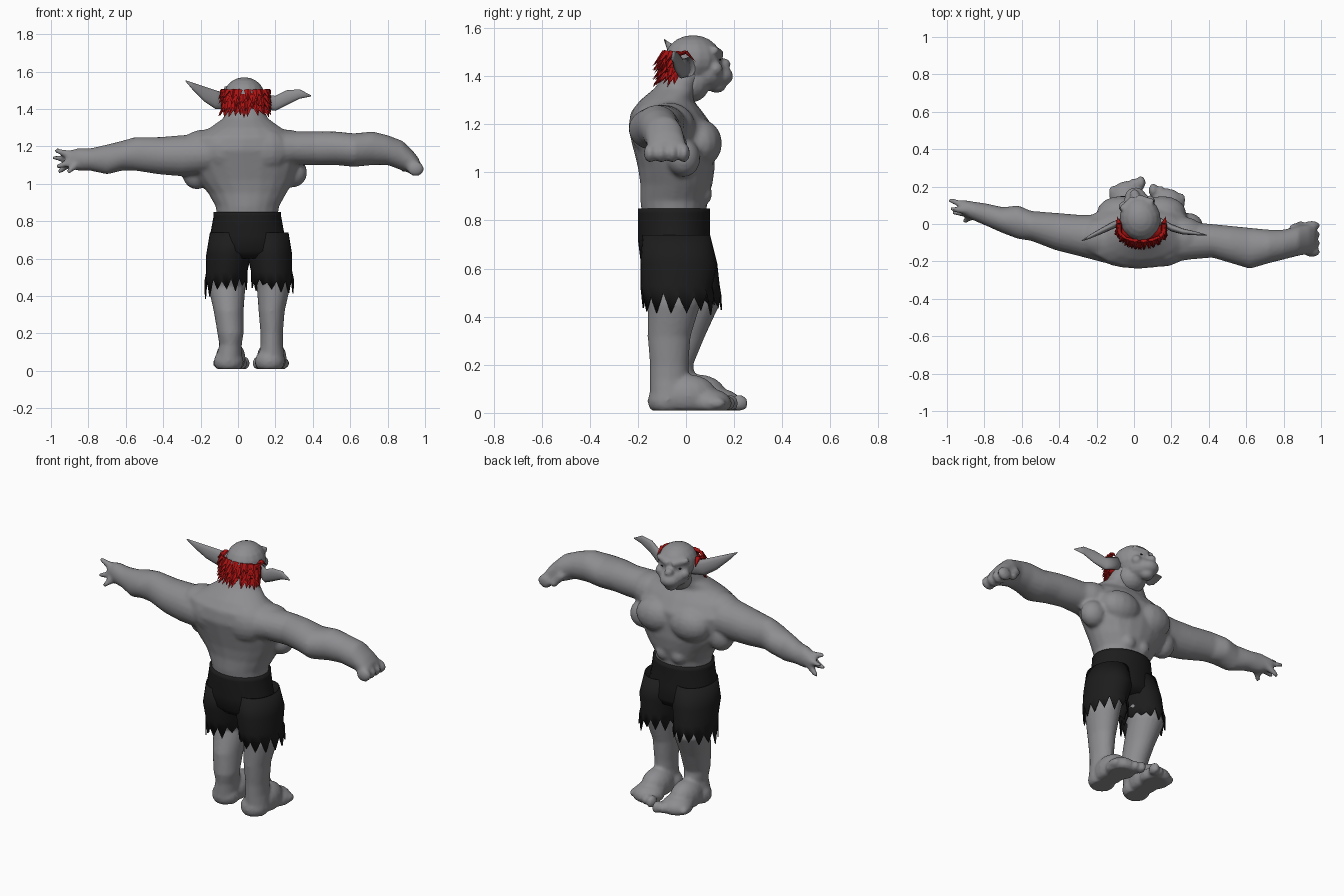
import bpy, bmesh, math, random
from mathutils import Vector, Matrix

random.seed(4)
CM = 0.01  # all part sizes below are in hundredths of a unit

cube = bpy.data.objects.get("Cube")
if cube:
    bpy.data.objects.remove(cube)


def material(name, color):
    mat = bpy.data.materials.new(name)
    mat.use_nodes = True
    mat.diffuse_color = (*color, 1)
    mat.node_tree.nodes["Principled BSDF"].inputs["Base Color"].default_value = (*color, 1)
    return mat


skin = material("grey skin", (.27, .27, .285))
cloth = material("black cloth", (.012, .012, .012))
red = material("red hair", (.4, .006, .006))


def ring(bm, axis, section, sides):
    """One elliptical ring: position along axis, two centres, two radii."""
    pos, ca, cb, ra, rb = section
    verts = []
    for i in range(sides):
        t = math.tau * i / sides
        a, b = ca + ra * math.cos(t), cb + rb * math.sin(t)
        verts.append(bm.verts.new(Vector((pos, a, b) if axis == "x" else (a, b, pos)) * CM))
    return verts


def loft(bm, axis, sections, sides=20, capped=True):
    rings = [ring(bm, axis, s, sides) for s in sections]
    for lower, upper in zip(rings, rings[1:]):
        for i in range(sides):
            j = (i + 1) % sides
            bm.faces.new((lower[i], lower[j], upper[j], upper[i]))
    if capped:
        bm.faces.new(rings[0][::-1])
        bm.faces.new(rings[-1])
    return rings


def ball(bm, center, radii):
    m = Matrix.Translation(Vector(center) * CM) @ Matrix.Diagonal((*[r * CM for r in radii], 1))
    return bmesh.ops.create_uvsphere(bm, u_segments=16, v_segments=10, radius=1, matrix=m)["verts"]


def spike(bm, start, end, r1, r2, flat=1, sides=8):
    a, b = Vector(start) * CM, Vector(end) * CM
    d = b - a
    m = (Matrix.Translation((a + b) / 2) @ d.to_track_quat("Z", "Y").to_matrix().to_4x4()
         @ Matrix.Diagonal((1, flat, 1, 1)))
    bmesh.ops.create_cone(bm, cap_ends=True, segments=sides, radius1=r1 * CM,
                          radius2=r2 * CM, depth=d.length, matrix=m)


def finish(name, bm, mat, fuse=0, smooth=True):
    bmesh.ops.recalc_face_normals(bm, faces=bm.faces)
    mesh = bpy.data.meshes.new(name)
    bm.to_mesh(mesh)
    bm.free()
    mesh.materials.append(mat)
    obj = bpy.data.objects.new(name, mesh)
    bpy.context.collection.objects.link(obj)
    for p in mesh.polygons:
        p.use_smooth = smooth
    if fuse:
        remesh = obj.modifiers.new("fuse", "REMESH")
        remesh.mode = "VOXEL"
        remesh.voxel_size = fuse * CM
        remesh.use_smooth_shade = True
        relax = obj.modifiers.new("relax", "SMOOTH")
        relax.factor = .5
        relax.iterations = 4
    return obj


# Torso, neck and chest muscles
bm = bmesh.new()
loft(bm, "z", [(80, 5, -5, 16, 13), (88, 5, -5, 17, 14), (95, 5, -4, 21, 15),
               (102, 4, -4, 26, 16), (110, 3, -5, 30, 17), (118, 2, -6, 31, 18),
               (125, 3, -8, 28, 15), (130, 4, -8, 19, 11), (135, 4, -4, 12, 9),
               (142, 4, 0, 9, 8)])
for side in (-1, 1):
    ball(bm, (4 + 11 * side, 6, 112), (13, 9, 10))      # chest
    ball(bm, (4 + 22 * side, -7, 119), (13, 11, 10))    # shoulder
    ball(bm, (4 + 10 * side, -14, 118), (14, 9, 12))    # shoulder blade
    for row in range(2):
        ball(bm, (5 + 5 * side, 6, 99 - 8 * row), (5, 5, 5))  # belly
ball(bm, (29, -1, 106), (8, 7, 8))
ball(bm, (-22, -2, 106), (8, 7, 9))

# Right arm with open clawed hand
loft(bm, "x", [(-15, -8, 116, 13, 11), (-30, -6, 115, 11, 11), (-42, -4, 115, 10, 10),
               (-55, -1, 116, 8, 9), (-62, 1, 115, 9, 8), (-70, 2, 113, 7, 8),
               (-79, 5, 113, 6, 6), (-86, 7, 113, 5, 6), (-92, 9, 113, 4, 4)])
for start, end in (((-88, 9, 113), (-99, 13, 114)), ((-88, 7, 115), (-98, 8, 118)),
                   ((-88, 6, 112), (-97, 6, 109)), ((-86, 5, 111), (-91, 1, 106)),
                   ((-89, 10, 112), (-96, 12, 106))):
    spike(bm, start, end, 2.6, 1.2)

# Left arm with closed fist
loft(bm, "x", [(18, -9, 118, 12, 11), (30, -9, 119, 10, 9), (42, -9, 119, 9, 9),
               (52, -11, 119, 10, 9), (62, -13, 118, 11, 9), (72, -12, 119, 9, 9),
               (80, -11, 118, 8, 8), (88, -9, 115, 8, 8), (94, -8, 111, 8, 6),
               (97, -8, 109, 7, 4)])
for i in range(4):
    ball(bm, (95, -15 + i * 4.7, 108), (4.5, 2.6, 4))
spike(bm, (85, -3, 114), (90, 0, 107), 3, 2)
finish("upper_body", bm, skin, 1.1)

# Legs with bare feet and toes
legs = {
    "right_leg": (-4, 4, -1, [(6, -5, -4, 7, 8), (14, -4, -4, 6, 8), (20, -4, -5, 7, 8),
                              (32, -5, -2, 8, 10), (45, -6, 3, 10, 11), (62, -4, -2, 10, 12)]),
    "left_leg": (18, 0, 1, [(6, 18, -7, 7, 8), (14, 18, -7, 6, 8), (20, 18, -7, 6, 8),
                            (32, 18, -7, 7, 9), (45, 19, -5, 9, 11), (62, 17, -4, 10, 12)]),
}
for name, (x, y, side, sections) in legs.items():
    bm = bmesh.new()
    loft(bm, "z", sections)
    ball(bm, (x - 1, y - 8, 5), (8, 8, 7))      # heel
    ball(bm, (x, y + 1, 7), (8, 12, 9))         # instep
    ball(bm, (x, y + 10, 4), (9, 9, 6))         # ball of foot
    for i in range(5):
        ball(bm, (x + side * (i - 2) * 3.8, y + 18 - i * 1.3, 4),
             (2.6 - i * .2, 3.8, 3.6 - i * .3))
    for v in bm.verts:
        v.co.z = max(v.co.z, CM)
    finish(name, bm, skin, 1)

# Ragged shorts: hips plus two torn legs
bm = bmesh.new()
loft(bm, "z", [(85, 5, -5, 18, 15), (83, 5, -5, 18, 15), (72, 5, -5, 20, 15),
               (64, 6, -4, 21, 15), (60, 6, -3, 16, 12)], 28)
for x, y in ((-6, 0), (18, -3)):
    inner = 1 if x < 0 else -1
    rings = loft(bm, "z", [(74, x + inner * 2, -4, 11, 14), (62, x + inner, -3, 12, 16),
                           (53, x, y - 1, 11, 15), (47, x, y, 11, 15)], 28, False)
    for i, v in enumerate(rings[-1]):
        outward = -inner * (v.co.x / CM - x) / 11
        drop = random.uniform(1, 5) + 4 * max(outward, 0) if i % 2 else -random.uniform(0, 3)
        v.co.z -= drop * CM
        v.co.x -= inner * max(outward, 0) * CM
shorts = finish("ragged_shorts", bm, cloth)
thick = shorts.modifiers.new("cloth thickness", "SOLIDIFY")
thick.thickness = .006

# Head, turned a little to one side
turn = (Matrix.Translation((.04, 0, 0)) @ Matrix.Rotation(math.radians(13), 4, "Z"))
bm = bmesh.new()
ball(bm, (0, 3, 147), (11, 12, 10))      # skull
ball(bm, (0, 8, 141), (9, 9, 7))         # jaw
ball(bm, (0, 14, 140), (6, 6, 4.5))      # mouth
ball(bm, (0, 13, 136), (4, 4, 3))        # chin
ball(bm, (0, 16, 145), (2.6, 3, 2.4))    # nose
ball(bm, (0, 2, 137), (9, 8, 8))         # throat
for side in (-1, 1):
    spike(bm, (side, 14, 149), (side * 9, 10, 151), 2.2, 1.6)      # brow
    ball(bm, (side * 7, 11, 143), (3, 3, 3))                        # cheek
bm.transform(turn)
finish("head", bm, skin, .8)

# Narrow eyes
bm = bmesh.new()
for side in (-1, 1):
    ball(bm, (side * 4.8, 13.2, 146.8), (1.5, .5, .4))
bm.transform(turn)
finish("eyes", bm, cloth)

# Long pointed ears
for name, sections in (
        ("right_ear", [(-5, 2, 144, 2, 4), (-12, -1, 145, 2, 5), (-18, -4, 148, 1.6, 4),
                       (-24, -7, 152, 1, 2), (-28, -9, 155, .2, .3)]),
        ("left_ear", [(13, 2, 144, 2, 4), (20, -2, 143, 2, 4), (26, -4, 146, 1.6, 4),
                      (33, -5, 148, 1, 2.5), (39, -6, 147, .2, .3)])):
    bm = bmesh.new()
    loft(bm, "x", sections, 12)
    finish(name, bm, skin)

# Shaggy hair round the back of the head
bm = bmesh.new()
ball(bm, (4, -4, 144), (13, 6, 6.5))
for row in range(4):
    for i in range(15):
        t = math.pi * (1 + (i + random.random()) / 15)
        x, y, z = 4 + 12 * math.cos(t), -3 + 6 * math.sin(t), 150 - row * 3
        tip = (x + 2 * math.cos(t) + random.uniform(-1, 1), y + 5 * math.sin(t),
               z - random.uniform(4, 6))
        spike(bm, (x, y, z), tip, 2.2, 0, .5, 5)
for side in (-1, 1):
    x = 4 + side * 12
    spike(bm, (x, -6, 148), (x, 0, 150), 1.6, 1.6, .5)
    spike(bm, (x, 0, 150), (x + side, 4, 146), 1.6, 0, .5)
finish("hair", bm, red, smooth=False)
